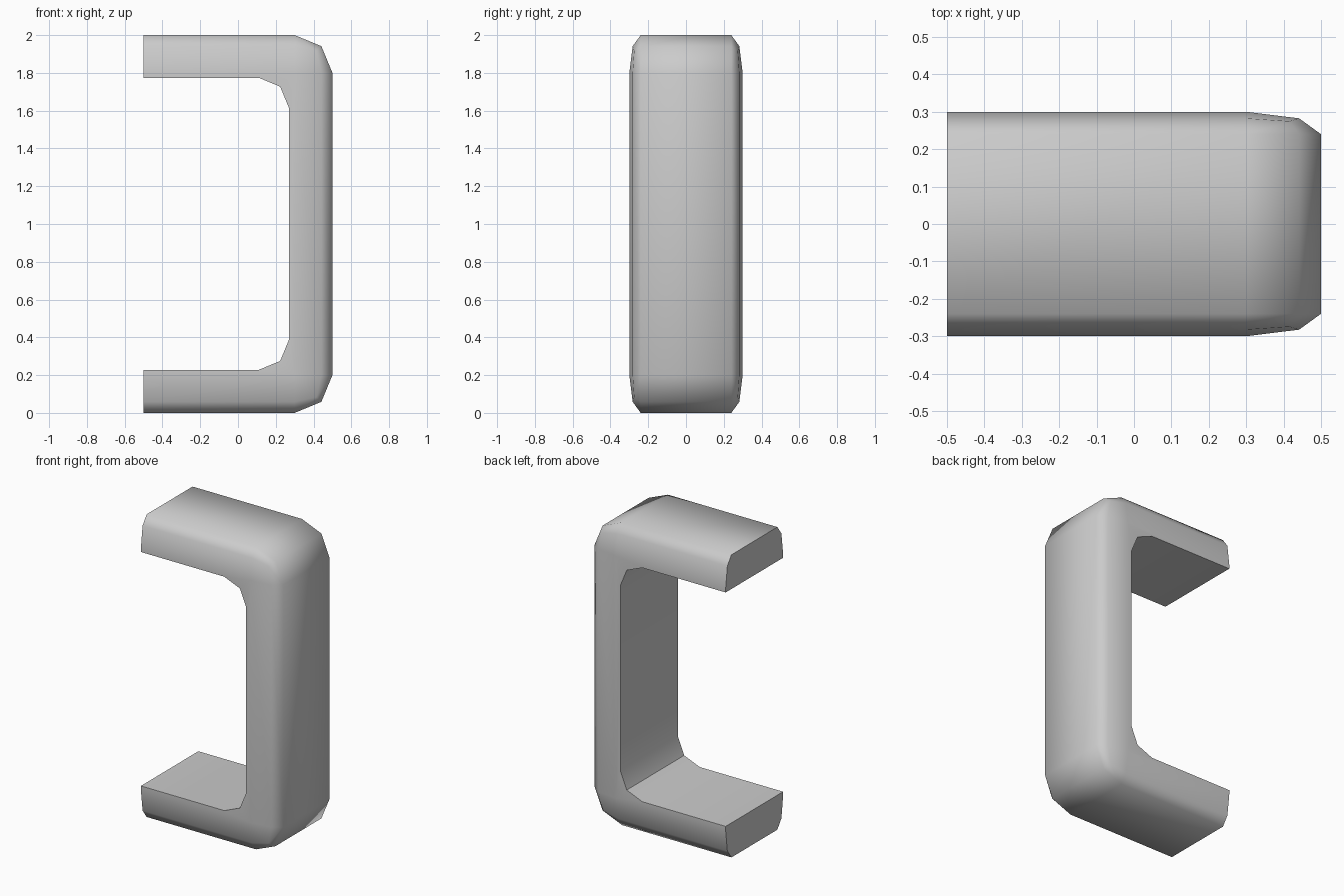
import bpy, bmesh, math
from mathutils import Matrix

if "Cube" in bpy.data.objects:
    bpy.data.objects.remove(bpy.data.objects["Cube"])


def rounded_block(name, x, y, z, radius, stretch):
    """Box with two-segment rounded edges; stretch flattens it in y afterwards."""
    bm = bmesh.new()
    bmesh.ops.create_cube(bm, size=1)
    for v in bm.verts:
        v.co.x = x[1] if v.co.x > 0 else x[0]
        v.co.y = y if v.co.y > 0 else -y
        v.co.z = z[1] if v.co.z > 0 else z[0]
    bmesh.ops.bevel(bm, geom=bm.edges[:], offset=radius, offset_type='OFFSET',
                    segments=2, profile=0.5, affect='EDGES')
    bmesh.ops.transform(bm, matrix=Matrix.Diagonal((1, stretch, 1, 1)), verts=bm.verts)
    mesh = bpy.data.meshes.new(name)
    bm.to_mesh(mesh)
    bm.free()
    ob = bpy.data.objects.new(name, mesh)
    bpy.context.collection.objects.link(ob)
    return ob


# Rounded outer block, and a rounded block that hollows it through in y
handle = rounded_block("bracket_handle", (-1.5, 0.5), 1.0, (0, 2), 0.2, 0.3)
hollow = rounded_block("hollow_cutter", (-2.5, 0.27), 1.0, (0.228, 1.774), 0.16, 1.0)
hollow.hide_render = True

cut = handle.modifiers.new("hollow", 'BOOLEAN')
cut.operation = 'DIFFERENCE'
cut.solver = 'EXACT'
cut.object = hollow
bpy.context.view_layer.update()
deps = bpy.context.evaluated_depsgraph_get()
mesh = bpy.data.meshes.new_from_object(handle.evaluated_get(deps))
handle.modifiers.clear()
handle.data = mesh
bpy.data.objects.remove(hollow)

# Slice the arms off flat and cap their ends
bm = bmesh.new()
bm.from_mesh(mesh)
bisect = bmesh.ops.bisect_plane(bm, geom=bm.verts[:] + bm.edges[:] + bm.faces[:],
                                plane_co=(-0.5, 0, 0), plane_no=(-1, 0, 0),
                                clear_outer=True)
bmesh.ops.holes_fill(bm, edges=[e for e in bm.edges if e.is_boundary], sides=0)
bmesh.ops.recalc_face_normals(bm, faces=bm.faces[:])

# Soft long edges, crisp bends and cut edges
for f in bm.faces:
    f.smooth = True
for e in bm.edges:
    along = (e.verts[1].co - e.verts[0].co).normalized()
    limit = 30 if abs(along.y) > 0.99 else 60
    e.smooth = e.calc_face_angle(0) < math.radians(limit)
bm.to_mesh(mesh)
bm.free()
